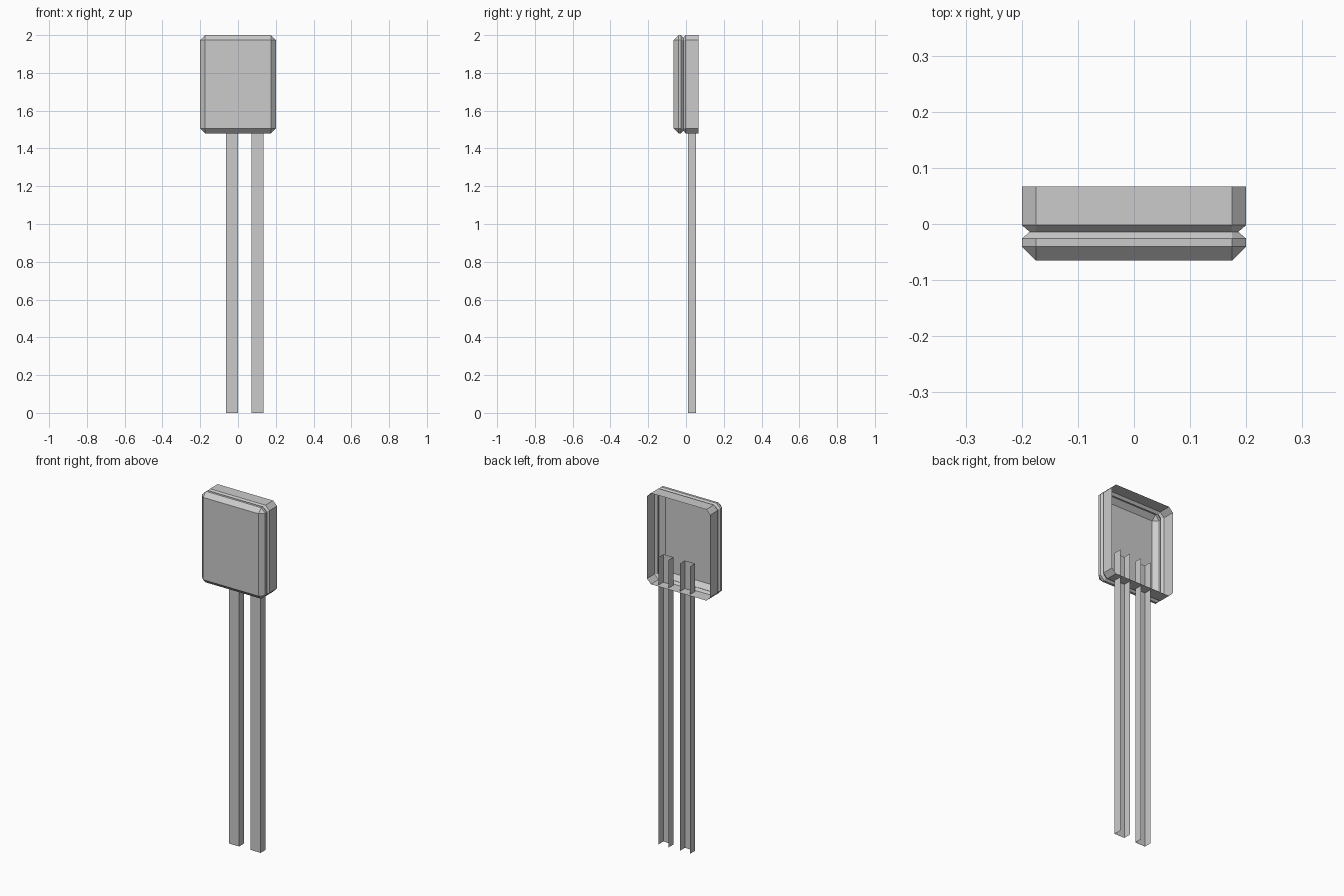
import bpy
import bmesh

cube = bpy.data.objects.get("Cube")
if cube:
    bpy.data.objects.remove(cube, do_unlink=True)

grey = bpy.data.materials.new("plain grey")
grey.use_nodes = True
grey.diffuse_color = (0.6, 0.6, 0.6, 1)
grey.node_tree.nodes["Principled BSDF"].inputs["Base Color"].default_value = (0.6, 0.6, 0.6, 1)


def loft(name, rings, closed, cap_first=False):
    """Join matching rings of points into a flat-shaded sheet."""
    bm = bmesh.new()
    loops = [[bm.verts.new(p) for p in ring] for ring in rings]
    count = len(loops[0])
    for a, b in zip(loops, loops[1:]):
        for i in range(count if closed else count - 1):
            j = (i + 1) % count
            bm.faces.new((a[i], b[i], b[j], a[j]))
    if cap_first:
        bm.faces.new(loops[0])
    bmesh.ops.remove_doubles(bm, verts=bm.verts, dist=0.0001)
    mesh = bpy.data.meshes.new(name)
    bm.to_mesh(mesh)
    bm.free()
    mesh.materials.append(grey)
    obj = bpy.data.objects.new(name, mesh)
    bpy.context.collection.objects.link(obj)
    return obj


# Housing: rectangle with cut corners, open at the back
HALF_W, HALF_H, MID_Z, CUT = 0.2, 0.26, 1.74, 0.025


def housing_ring(y, inset):
    w, h = HALF_W - inset, HALF_H - inset
    wi, hi = HALF_W - CUT, HALF_H - CUT
    outline = [(-wi, -h), (wi, -h), (w, -hi), (w, hi),
               (wi, h), (-wi, h), (-w, hi), (-w, -hi)]
    return [(x, y, MID_Z + z) for x, z in outline]


# Bevelled front panel, narrow rim, V groove, deep rear wall
sections = [(-0.065, CUT), (-0.04, 0), (-0.026, 0),
            (-0.014, 0.014), (-0.002, 0), (0.067, 0)]
loft("housing", [housing_ring(y, d) for y, d in sections], True, True)


# Legs: U channels open to the back, reaching up inside the housing
def leg(name, left, right):
    path = [(right, 0.054), (right, 0.01), (left, 0.01), (left, 0.054)]
    loft(name, [[(x, y, z) for x, y in path] for z in (0, 1.64)], False)


leg("right_leg", -0.064, 0.0)
leg("left_leg", 0.072, 0.136)
